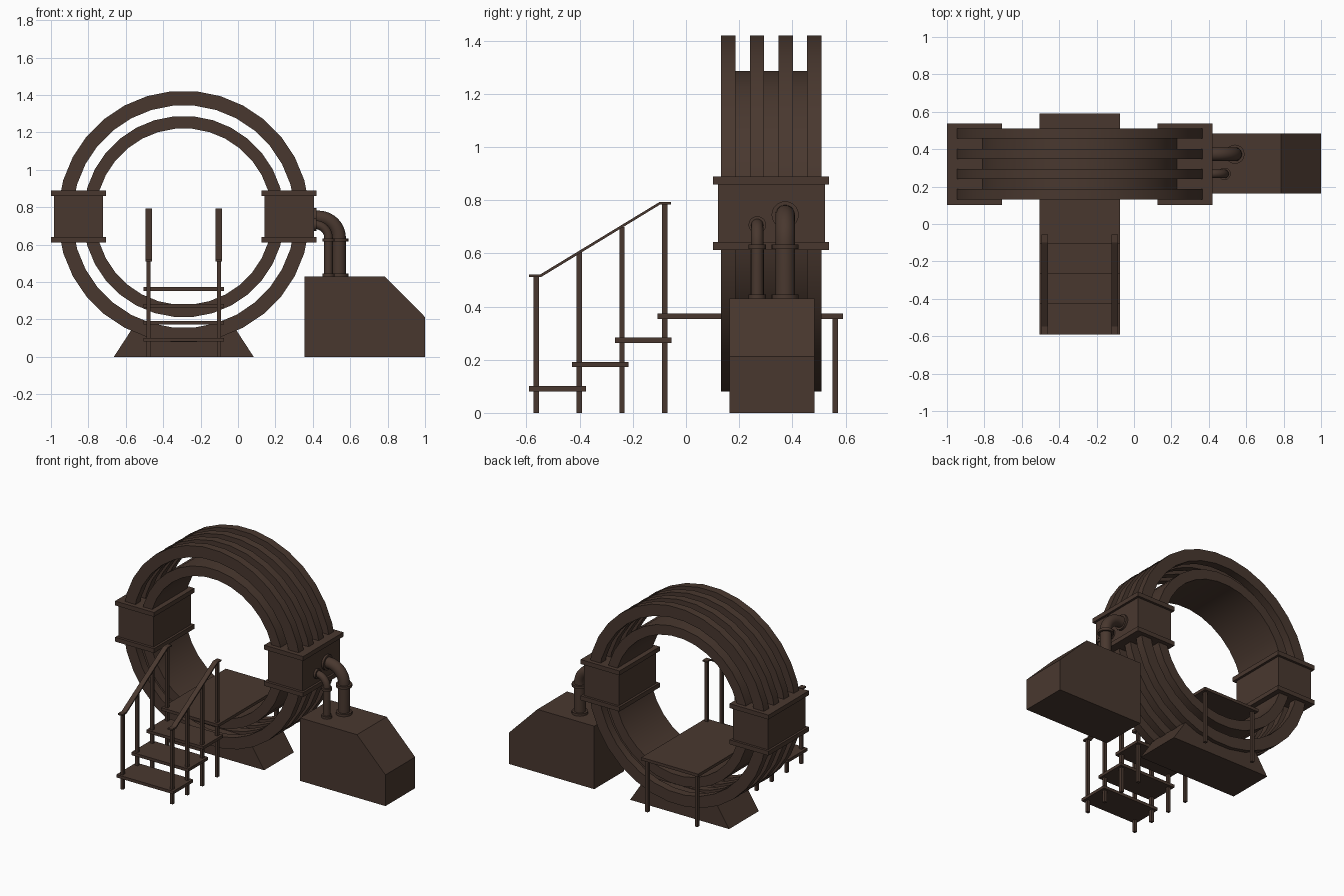
import bpy, bmesh, math
from mathutils import Vector

if "Cube" in bpy.data.objects:
    bpy.data.objects.remove(bpy.data.objects["Cube"])

mat = bpy.data.materials.new("dark_brown")
mat.diffuse_color = (0.066, 0.039, 0.028, 1)
mat.use_nodes = True
mat.node_tree.nodes["Principled BSDF"].inputs["Base Color"].default_value = mat.diffuse_color
CX, CZ = -0.29, 0.75  # ring centre


def finish(name, bm, smooth=False):
    bmesh.ops.recalc_face_normals(bm, faces=bm.faces)
    me = bpy.data.meshes.new(name)
    bm.to_mesh(me)
    bm.free()
    me.materials.append(mat)
    ob = bpy.data.objects.new(name, me)
    bpy.context.collection.objects.link(ob)
    if smooth:
        bpy.ops.object.select_all(action='DESELECT')
        ob.select_set(True)
        bpy.context.view_layer.objects.active = ob
        bpy.ops.object.shade_smooth_by_angle(angle=math.radians(30))
    return ob


def prism(name, pts, axis, a, b):
    """Extrude a 2D profile along x (pts = y,z) or y (pts = x,z)."""
    bm = bmesh.new()
    place = (lambda p, t: (t, p[0], p[1])) if axis == 'x' else (lambda p, t: (p[0], t, p[1]))
    lo = [bm.verts.new(place(p, a)) for p in pts]
    hi = [bm.verts.new(place(p, b)) for p in pts]
    bm.faces.new(lo)
    bm.faces.new(hi)
    for i in range(len(pts)):
        j = (i + 1) % len(pts)
        bm.faces.new((lo[i], lo[j], hi[j], hi[i]))
    return finish(name, bm)


def box(name, x0, x1, y0, y1, z0, z1):
    return prism(name, [(x0, z0), (x1, z0), (x1, z1), (x0, z1)], 'y', y0, y1)


def ring(name, r_in, r_out, y0, y1, n=32):
    bm = bmesh.new()
    k = 1 / math.cos(math.pi / n)
    loops = []
    for i in range(n):
        a = 2 * math.pi * (i + 0.5) / n
        loops.append([bm.verts.new((CX + r * k * math.cos(a), y, CZ + r * k * math.sin(a)))
                      for r, y in ((r_in, y0), (r_out, y0), (r_out, y1), (r_in, y1))])
    for i in range(n):
        p, q = loops[i], loops[(i + 1) % n]
        for j in range(4):
            m = (j + 1) % 4
            bm.faces.new((p[j], p[m], q[m], q[j]))
    return finish(name, bm, True)


def tube(name, path, r, y, n=20):
    """Round tube along a list of (x, z, angle of travel) points at depth y."""
    bm = bmesh.new()
    loops = []
    for x, z, t in path:
        side = Vector((-math.sin(t), 0, math.cos(t)))
        loops.append([bm.verts.new(Vector((x, y, z)) + side * (r * math.cos(2 * math.pi * i / n))
                                   + Vector((0, r * math.sin(2 * math.pi * i / n), 0)))
                      for i in range(n)])
    for p, q in zip(loops, loops[1:]):
        for i in range(n):
            j = (i + 1) % n
            bm.faces.new((p[i], p[j], q[j], q[i]))
    bm.faces.new(loops[0])
    bm.faces.new(loops[-1])
    return finish(name, bm, True)


# Four outer hoops and the inner drum
for i in range(4):
    y = 0.132 + i * 0.108
    ring(f"outer_hoop_{i + 1}", 0.593, 0.67, y, y + 0.054)
ring("inner_drum", 0.47, 0.536, 0.132, 0.51)

# Clamp housings on both sides, each with two flanges
for side, s in (("left", -1), ("right", 1)):
    def span(a, b):
        return sorted((CX + s * a, CX + s * b))
    box(f"{side}_housing", *span(0.432, 0.695), 0.12, 0.522, 0.625, 0.87)
    for tag, z in (("lower", 0.612), ("upper", 0.859)):
        box(f"{side}_{tag}_flange", *span(0.416, 0.71), 0.102, 0.538, z, z + 0.03)

# Foot under the rings
prism("ring_foot", [(CX - 0.374, 0), (CX + 0.374, 0), (CX + 0.275, 0.152), (CX - 0.275, 0.152)],
      'y', 0.163, 0.483)

# Power unit with sloped end
prism("power_unit", [(0.355, 0), (1, 0), (1, 0.213), (0.785, 0.43), (0.355, 0.43)], 'y', 0.163, 0.483)

# Pipes from power unit to right housing, with collars
for tag, x, y, r, bend in (("large", 0.54, 0.373, 0.037, 0.11), ("small", 0.484, 0.268, 0.023, 0.072)):
    zb = 0.635
    path = [(x, 0.42, math.pi / 2)]
    for i in range(11):
        a = math.pi / 2 * i / 10
        path.append((x - bend + bend * math.cos(a), zb + bend * math.sin(a), math.pi / 2 + a))
    path.append((0.395, zb + bend, math.pi))
    tube(f"{tag}_pipe", path, r, y)
    rc = r * 1.3 + 0.003
    for k, z in enumerate((0.428, 0.616)):
        tube(f"{tag}_pipe_collar_{k + 1}", [(x, z, math.pi / 2), (x, z + 0.018, math.pi / 2)], rc, y)
    tube(f"{tag}_pipe_wall_collar", [(0.402, zb + bend, 0), (0.42, zb + bend, 0)], rc, y)

# Platform and steps
X0, X1 = -0.505, -0.075
box("platform", X0, X1, -0.107, 0.59, 0.353, 0.373)
for i in range(3):
    y, z = -0.59 + i * 0.161, 0.081 + i * 0.091
    box(f"step_{i + 1}", X0, X1, y, y + 0.213, z, z + 0.02)

# Posts and handrails
rail = [(-0.59, 0.511), (-0.545, 0.511), (-0.097, 0.784), (-0.056, 0.784),
        (-0.056, 0.793), (-0.1, 0.793), (-0.548, 0.521), (-0.59, 0.521)]
for side, x in (("left", -0.478), ("right", -0.102)):
    for i in range(4):
        y = -0.563 + i * 0.161
        box(f"{side}_post_{i + 1}", x - 0.01, x + 0.01, y - 0.01, y + 0.01, 0,
            (0.515, 0.603, 0.7, 0.788)[i])
    box(f"{side}_back_post", x - 0.01, x + 0.01, 0.551, 0.572, 0, 0.36)
    prism(f"{side}_handrail", rail, 'x', x - 0.017, x + 0.017)
